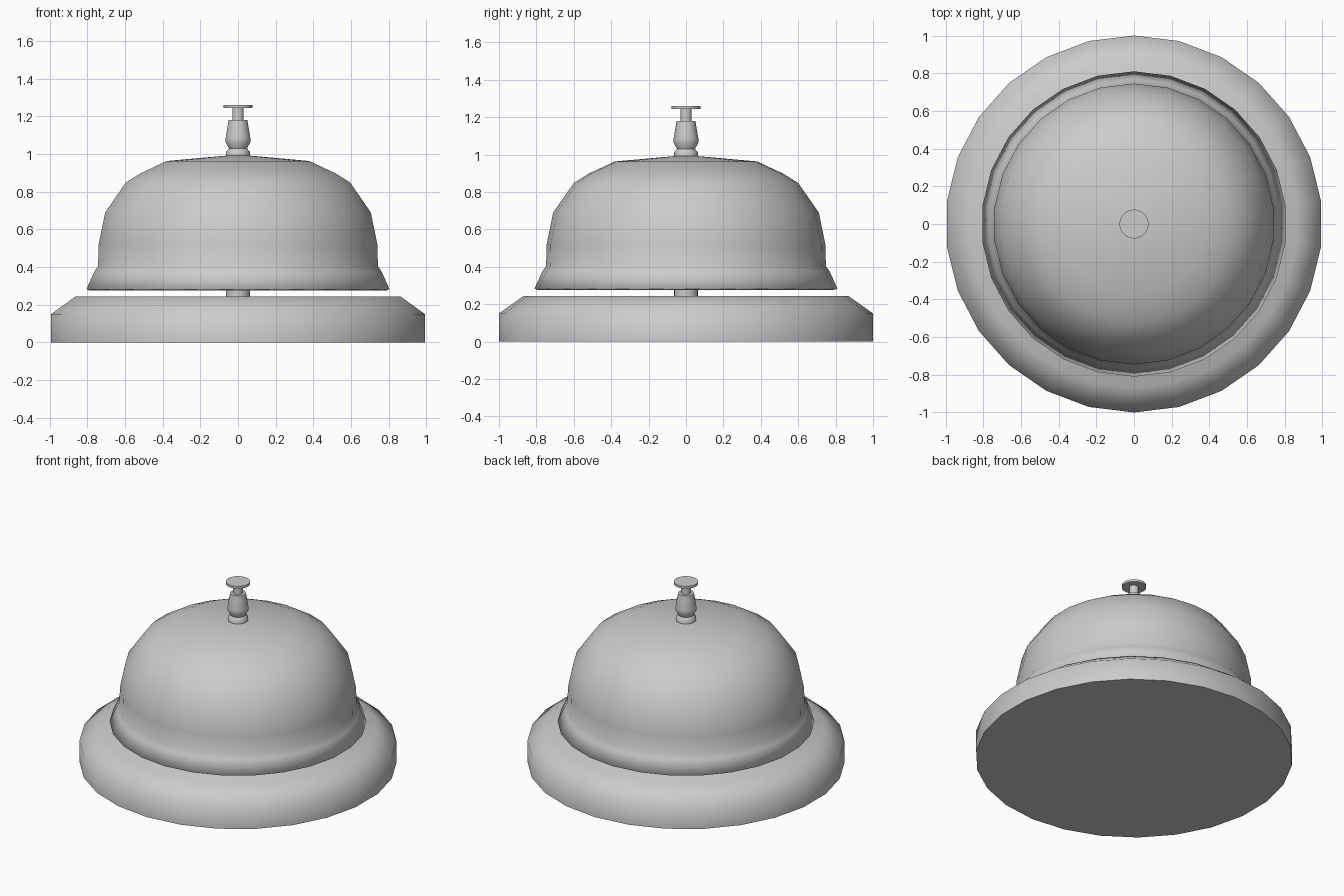
import bpy, bmesh
from math import sin, cos, pi, radians

if "Cube" in bpy.data.objects:
    bpy.data.objects.remove(bpy.data.objects["Cube"])


def lathe(name, profile, sides=26, smooth=60):
    """Revolve an (r, z) profile about z; r = 0 ends close to a point."""
    bm = bmesh.new()
    rings = []
    for r, z in profile:
        if r == 0:
            rings.append([bm.verts.new((0, 0, z))] * sides)
        else:
            rings.append([bm.verts.new((r * cos(pi / 2 + 2 * pi * i / sides),
                                        r * sin(pi / 2 + 2 * pi * i / sides), z))
                          for i in range(sides)])
    for a, b in zip(rings, rings[1:]):
        for i in range(sides):
            j = (i + 1) % sides
            bm.faces.new(dict.fromkeys((a[i], a[j], b[j], b[i])))
    mesh = bpy.data.meshes.new(name)
    bm.to_mesh(mesh)
    bm.free()
    ob = bpy.data.objects.new(name, mesh)
    bpy.context.collection.objects.link(ob)
    bpy.ops.object.select_all(action='DESELECT')
    ob.select_set(True)
    bpy.context.view_layer.objects.active = ob
    bpy.ops.object.shade_smooth_by_angle(angle=radians(smooth))
    return ob


# Chamfered round base
lathe("base", [(0, 0), (1, 0), (1, 0.15), (0.87, 0.243), (0, 0.243)])

# Hollow bell with flared rim
bell = lathe("bell_dome", [(0.81, 0.283), (0.768, 0.375), (0.748, 0.405),
                           (0.745, 0.52), (0.71, 0.69), (0.60, 0.848),
                           (0.52, 0.898), (0.38, 0.963), (0, 0.997)])
shell = bell.modifiers.new("thickness", 'SOLIDIFY')
shell.thickness = 0.015
shell.offset = -1

# Central post between base and bell
lathe("post", [(0, 0.23), (0.063, 0.23), (0.063, 0.98), (0, 0.98)])

# Turned collar on top
lathe("collar", [(0, 0.985), (0.062, 0.985), (0.064, 1.012), (0.048, 1.03),
                 (0.066, 1.062), (0.066, 1.085), (0.05, 1.18), (0, 1.18)])

# Plunger rod and press button
lathe("plunger_rod", [(0, 1.17), (0.03, 1.17), (0.03, 1.25), (0, 1.25)])
lathe("button", [(0, 1.244), (0.077, 1.244), (0.077, 1.26), (0, 1.26)])
